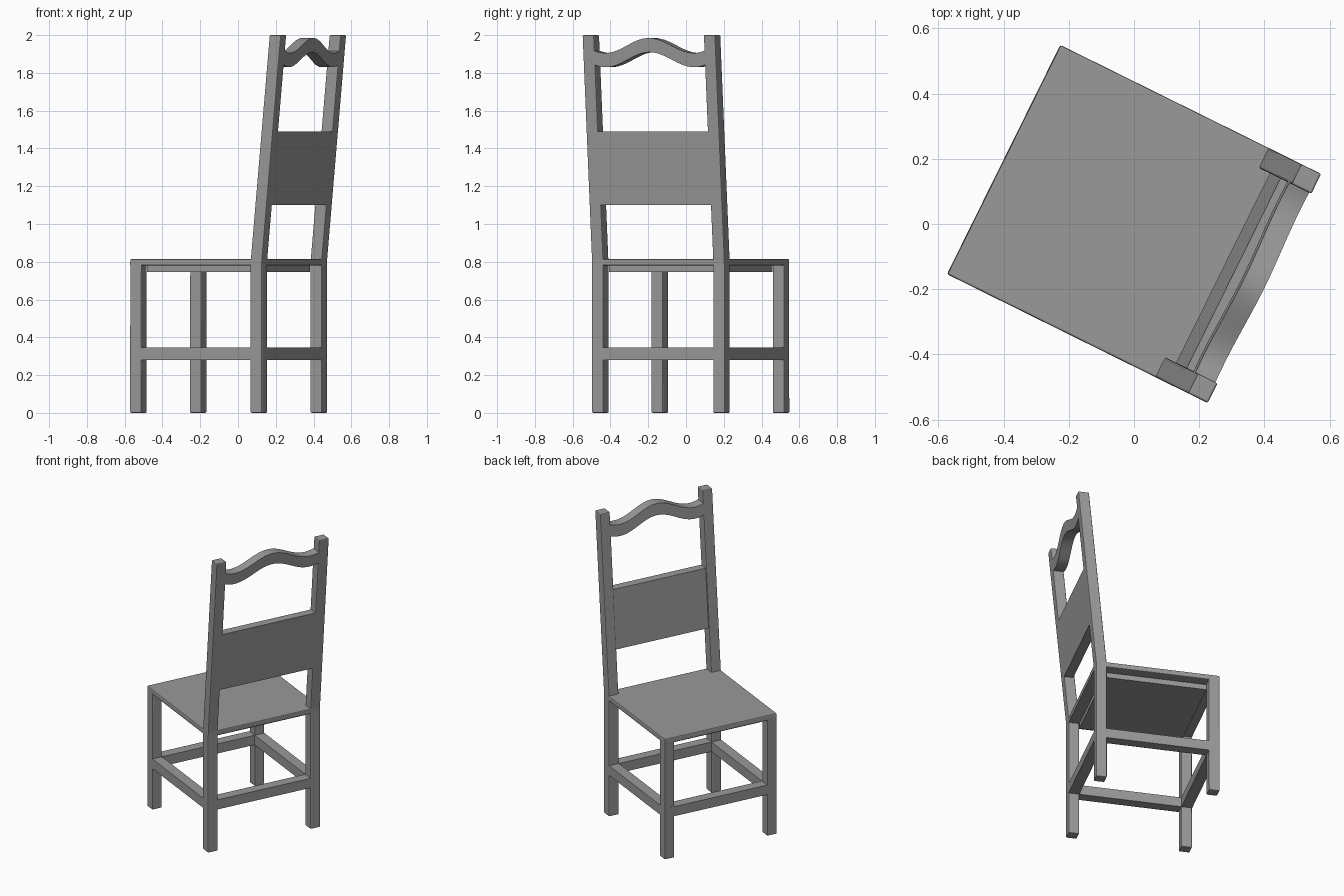
import bpy, bmesh, math
from mathutils import Vector

if "Cube" in bpy.data.objects:
    bpy.data.objects.remove(bpy.data.objects["Cube"], do_unlink=True)

TURN = math.radians(-26.3)          # the whole chair stands turned on the floor
LEG = 0.068                         # square leg thickness
HALF = 0.358                        # leg centre to the middle, across
FRONT, BACK = -0.412, 0.30          # leg centres, front to back
KINK, LEAN = 0.80, 0.094            # height and slope of the leaning back
h = LEG / 2

grey = bpy.data.materials.new("grey")
grey.use_nodes = True
grey.diffuse_color = (0.32, 0.32, 0.32, 1)
grey.node_tree.nodes["Principled BSDF"].inputs["Base Color"].default_value = grey.diffuse_color


def prism(name, outline, depth, bevel=0.006):
    """Extrude a closed outline by a vector; everything above the kink leans back."""
    bm = bmesh.new()
    face = bm.faces.new([bm.verts.new(p) for p in outline])
    moved = bmesh.ops.extrude_face_region(bm, geom=[face])["geom"]
    bmesh.ops.translate(bm, vec=Vector(depth),
                        verts=[v for v in moved if isinstance(v, bmesh.types.BMVert)])
    for v in bm.verts:
        v.co.x += LEAN * max(0, v.co.z - KINK)
    bmesh.ops.recalc_face_normals(bm, faces=bm.faces)
    mesh = bpy.data.meshes.new(name)
    bm.to_mesh(mesh)
    bm.free()
    mesh.materials.append(grey)
    ob = bpy.data.objects.new(name, mesh)
    bpy.context.collection.objects.link(ob)
    ob.rotation_euler.z = TURN
    if bevel:
        mod = ob.modifiers.new("soft edges", "BEVEL")
        mod.width, mod.segments = bevel, 2
        mod.limit_method, mod.angle_limit = "ANGLE", math.radians(40)
    return ob


def box(name, x0, x1, y0, y1, z0, z1, bevel=0.006):
    outline = [(x0, y0, z0), (x1, y0, z0), (x1, y0, z1), (x0, y0, z1)]
    return prism(name, outline, (0, y1 - y0, 0), bevel)


# Legs, the back ones running up into leaning posts, and side stretchers
inner, outer = HALF - h, HALF + h
for side, s in (("left", 1), ("right", -1)):
    y0, y1 = s * HALF - h, s * HALF + h
    box("front_leg_" + side, FRONT - h, FRONT + h, y0, y1, 0, 0.815)
    heights = (0, KINK, 2.0)
    outline = [(BACK - h, y0, z) for z in heights] + [(BACK + h, y0, z) for z in reversed(heights)]
    prism("back_post_" + side, outline, (0, LEG, 0))
    box("side_stretcher_" + side, FRONT, BACK, y0, y1, 0.28, 0.345, 0)

# Front and back stretchers
for name, x in (("front_stretcher", FRONT), ("back_stretcher", BACK)):
    box(name, x - h, x + h, -HALF, HALF, 0.28, 0.345, 0)

# Seat board and the smaller block beneath it
box("seat", FRONT - h, BACK + h, -outer, outer, 0.78, 0.815)
box("seat_underside", FRONT + h, BACK - h, -inner, inner, 0.745, 0.79, 0)

# Broad back panel between the posts
box("back_panel", BACK - h + 0.01, BACK + h, -inner - 0.01, inner + 0.01, 1.10, 1.49, 0)

# Waved crest rail
steps = 24
wave = []
for i in range(steps + 1):
    t = 2 * i / steps - 1
    rise = 0.04 * (1 + math.cos(math.pi * t / 0.78))
    wave.append((t * (inner + 0.01), rise))
outline = [(BACK - h, y, 1.83 + r) for y, r in wave]
outline += [(BACK - h, y, 1.905 + r) for y, r in reversed(wave)]
crest = prism("crest_rail", outline, (LEG, 0, 0), 0)

# Smooth the curve of the crest while keeping its edges crisp
bpy.ops.object.select_all(action="DESELECT")
crest.select_set(True)
bpy.context.view_layer.objects.active = crest
bpy.ops.object.shade_smooth_by_angle(angle=math.radians(35))
